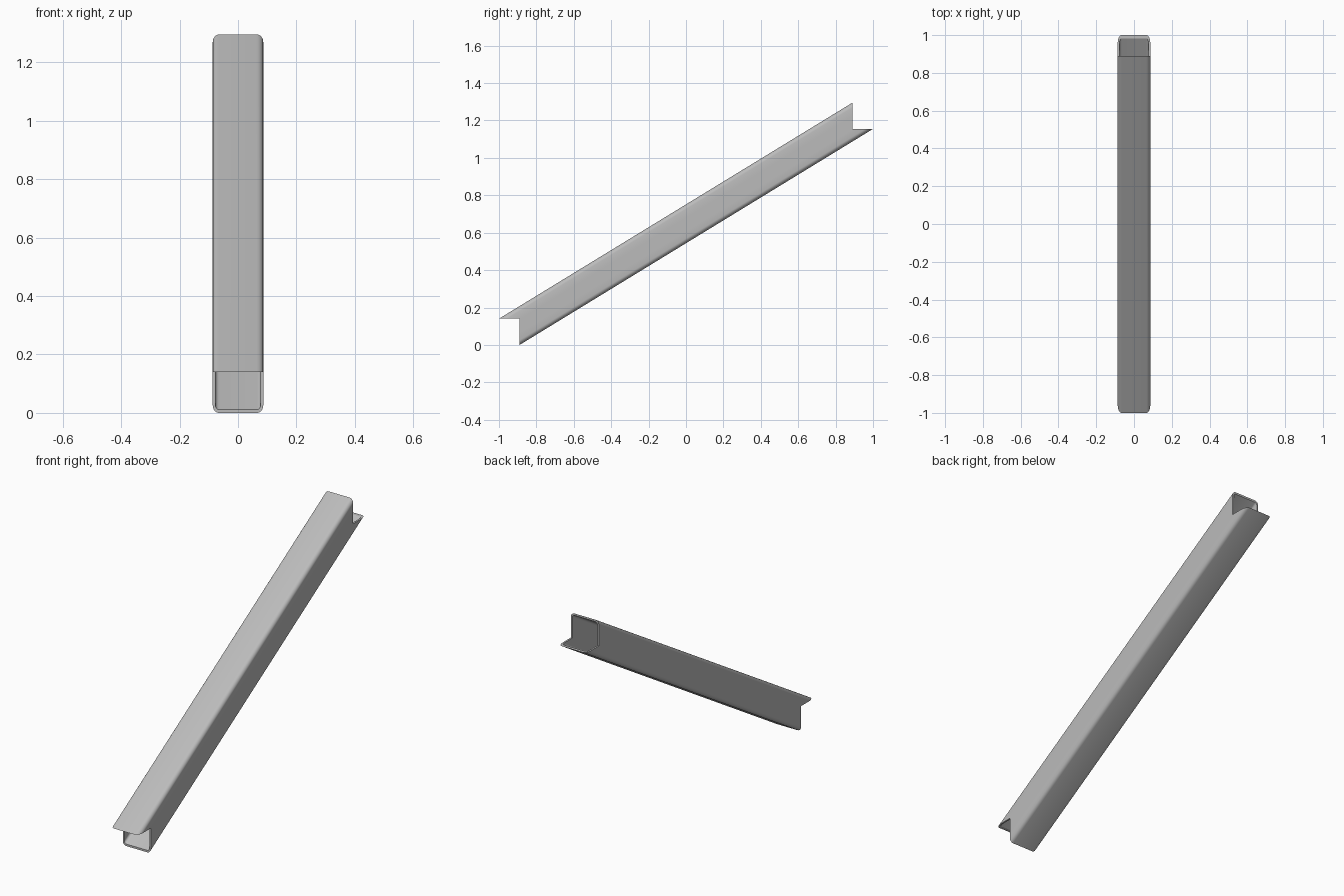
import bpy, bmesh
from math import sin, cos, pi, atan2

cube = bpy.data.objects.get("Cube")
if cube:
    bpy.data.objects.remove(cube, do_unlink=True)

ANGLE = atan2(1.155, 1.89)          # slope of the beam
S, C = sin(ANGLE), cos(ANGLE)
MID_Z = 0.6475                      # height of the beam centre
HALF_W, HALF_H = 0.0865, 0.0885     # half size of the square tube
WALL, RADIUS = 0.0095, 0.022
NOTCH_Y, NOTCH_Z = 0.89, 0.5075     # notch corner, from the beam centre
NOTCH_H = S * NOTCH_Y - C * NOTCH_Z  # its offset across the beam

steel = bpy.data.materials.new("light grey steel")
steel.use_nodes = True
color = (0.5, 0.5, 0.5, 1)
steel.diffuse_color = color
steel.node_tree.nodes["Principled BSDF"].inputs["Base Color"].default_value = color


def tube_section(inset, steps=6):
    """Rounded rectangle with extra points on the sides at the notch corners."""
    w, h, r = HALF_W - inset, HALF_H - inset, RADIUS - inset
    points = []
    for i, (sx, sz) in enumerate([(1, 1), (-1, 1), (-1, -1), (1, -1)]):
        for k in range(steps + 1):
            a = (i + k / steps) * pi / 2
            points.append((sx * (w - r) + r * cos(a), sz * (h - r) + r * sin(a)))
        if i in (1, 3):
            points += [(sx * w, -sz * NOTCH_H * -1), (sx * w, -sz * NOTCH_H)]
    return points


def end_point(x, h, side):
    """Where a line along the beam meets the vertical or level end cut."""
    reach_y = (NOTCH_Y + side * h * S) / C
    reach_z = (NOTCH_Z - side * h * C) / S
    t = side * max(reach_y, reach_z)
    return (x, t * C - h * S, t * S + h * C + MID_Z)


# Hollow sloping tube: outer and inner skins joined by rims at both ends
bm = bmesh.new()
rings = {}
for name, inset in (("outer", 0), ("inner", WALL)):
    section = tube_section(inset)
    for side in (-1, 1):
        rings[name, side] = [bm.verts.new(end_point(x, h, side)) for x, h in section]


def bridge(a, b):
    for i in range(len(a)):
        bm.faces.new((a[i - 1], a[i], b[i], b[i - 1]))


bridge(rings["outer", -1], rings["outer", 1])
bridge(rings["inner", 1], rings["inner", -1])
for side in (-1, 1):
    bridge(rings["outer", side], rings["inner", side])
bmesh.ops.recalc_face_normals(bm, faces=bm.faces)

mesh = bpy.data.meshes.new("square_tube_beam")
bm.to_mesh(mesh)
bm.free()
mesh.materials.append(steel)
beam = bpy.data.objects.new("square_tube_beam", mesh)
bpy.context.collection.objects.link(beam)

# Smooth rounded corners, sharp rims
bpy.ops.object.select_all(action="DESELECT")
beam.select_set(True)
bpy.context.view_layer.objects.active = beam
bpy.ops.object.shade_smooth_by_angle(angle=pi / 6)
